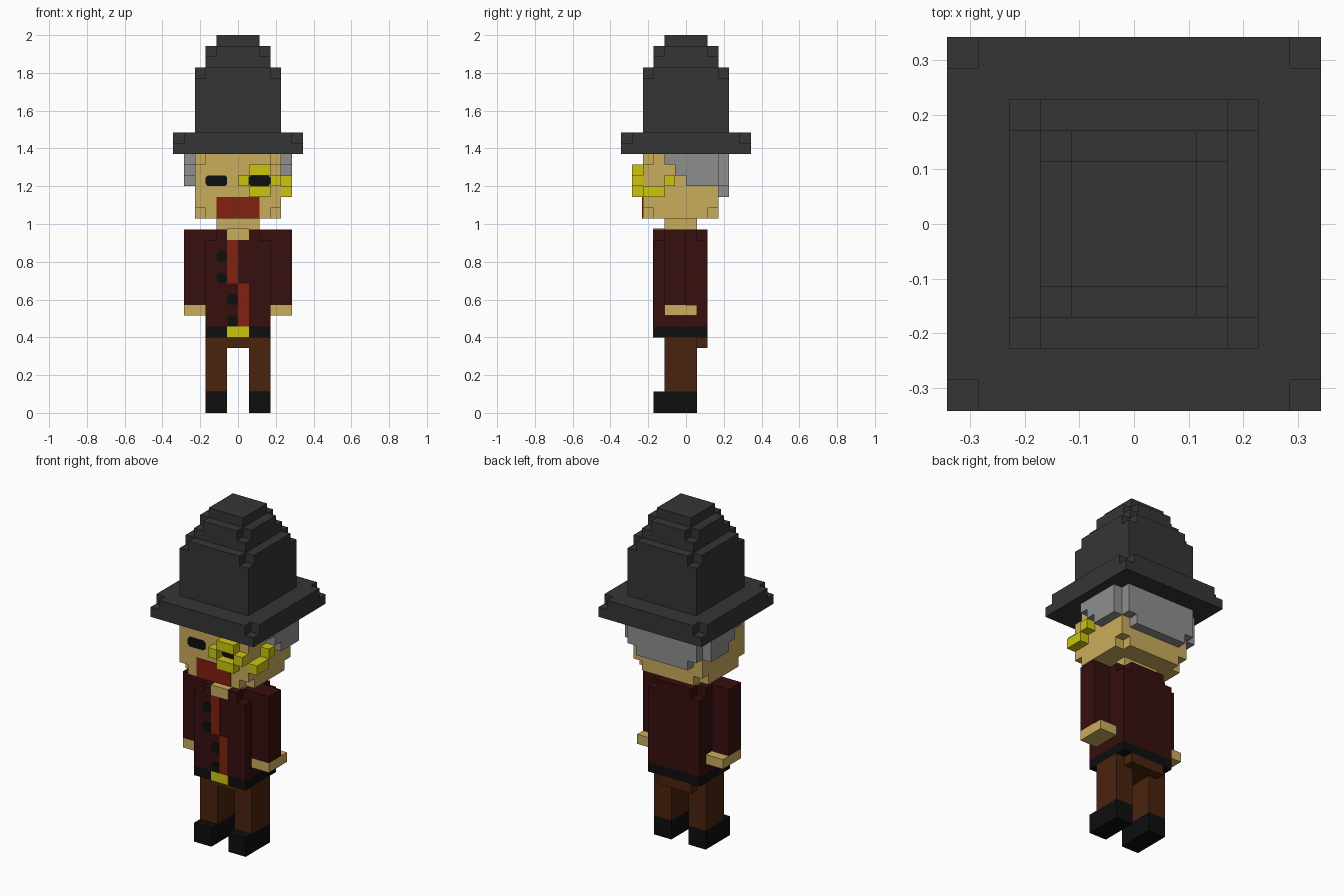
import bpy, bmesh

if "Cube" in bpy.data.objects:
    bpy.data.objects.remove(bpy.data.objects["Cube"])

U = 2 / 35          # one block unit; every part snaps to this grid
PLATE = 0.004       # thickness of painted details


def material(name, rgb):
    m = bpy.data.materials.new(name)
    lin = [(c / 255 / 12.92) if c < 10 else ((c / 255 + 0.055) / 1.055) ** 2.4 for c in rgb]
    m.diffuse_color = (*lin, 1)
    m.use_nodes = True
    m.node_tree.nodes["Principled BSDF"].inputs["Base Color"].default_value = m.diffuse_color
    return m


HAT = material("charcoal felt", (53, 53, 53))
SKIN = material("tan skin", (202, 172, 92))
HAIR = material("grey hair", (143, 143, 143))
COAT = material("dark maroon", (55, 14, 14))
RED = material("brick red", (130, 33, 16))
BROWN = material("brown cloth", (74, 35, 14))
BLACK = material("black", (14, 14, 14))
GOLD = material("yellow gold", (203, 198, 16))


def finish(name, bm, mat):
    bmesh.ops.recalc_face_normals(bm, faces=bm.faces)
    me = bpy.data.meshes.new(name)
    bm.to_mesh(me)
    bm.free()
    me.materials.append(mat)
    ob = bpy.data.objects.new(name, me)
    bpy.context.collection.objects.link(ob)
    return ob


def add_prism(bm, outline, start, depth):
    """Extrude a closed outline of 3D points (world units) along an axis offset."""
    f = bm.faces.new([bm.verts.new([p + s for p, s in zip(pt, start)]) for pt in outline])
    r = bmesh.ops.extrude_face_region(bm, geom=[f])
    vs = [v for v in r["geom"] if isinstance(v, bmesh.types.BMVert)]
    bmesh.ops.translate(bm, verts=vs, vec=depth)


def add_box(bm, x, y, z):
    outline = [(a * U, b * U, z[0] * U) for a, b in
               ((x[0], y[0]), (x[1], y[0]), (x[1], y[1]), (x[0], y[1]))]
    add_prism(bm, outline, (0, 0, 0), (0, 0, (z[1] - z[0]) * U))


def boxes(name, mat, *items):
    bm = bmesh.new()
    for b in items:
        add_box(bm, *b)
    return finish(name, bm, mat)


def notched_block(name, mat, x, y, z, top=True, bottom=False):
    """Block whose eight-corner cubes are missing on the top and/or bottom layer."""
    bm = bmesh.new()
    (x0, x1), (y0, y1), (z0, z1) = x, y, z
    cross = [(x0 + 1, y0), (x1 - 1, y0), (x1 - 1, y0 + 1), (x1, y0 + 1), (x1, y1 - 1), (x1 - 1, y1 - 1),
             (x1 - 1, y1), (x0 + 1, y1), (x0 + 1, y1 - 1), (x0, y1 - 1), (x0, y0 + 1), (x0 + 1, y0 + 1)]
    layers = ([z1 - 1] if top else []) + ([z0] if bottom else [])
    for k in layers:
        add_prism(bm, [(a * U, b * U, k * U) for a, b in cross], (0, 0, 0), (0, 0, U))
    add_box(bm, x, y, (z0 + bottom, z1 - top))
    return finish(name, bm, mat)


def front_plate(name, mat, x, z, y, cut=0.0):
    """Thin painted plate on a front face, optionally with clipped corners."""
    (x0, x1), (z0, z1) = x, z
    c = cut
    pts = [(x0 + c, z0), (x1 - c, z0), (x1, z0 + c), (x1, z1 - c),
           (x1 - c, z1), (x0 + c, z1), (x0, z1 - c), (x0, z0 + c)]
    if not c:
        pts = pts[::2]
        pts = [(x0, z0), (x1, z0), (x1, z1), (x0, z1)]
    bm = bmesh.new()
    add_prism(bm, [(a * U, y * U, b * U) for a, b in pts], (0, 0, 0), (0, -PLATE, 0))
    return finish(name, bm, mat)


# Legs, boots and arms, mirrored left and right
for side, s in (("left", 1), ("right", -1)):
    leg_x = sorted((s * 1, s * 3))
    arm_x = sorted((s * 3, s * 5))
    boxes(side + "_boot", BLACK, (leg_x, (-3, 1), (0, 2)))
    boxes(side + "_leg", BROWN, (leg_x, (-2, 1), (2, 6)))
    boxes(side + "_sleeve", COAT, (arm_x, (-2, 0), (10, 17)))
    boxes(side + "_hand", SKIN, (arm_x, (-2, 1), (9, 10)))

# Hips and belt
boxes("hips", BROWN, ((-3, 3), (-2, 1), (6, 7)), ((-2, 2), (1, 2), (6, 7)))
boxes("belt", BLACK, ((-3, 3), (-3, 2), (7, 8)))
front_plate("belt_buckle", GOLD, (-1, 1), (7, 8), -3)

# Coat with open collar, shirt strip and buttons
notched_block("coat", COAT, (-3, 3), (-3, 2), (8, 17))
e = PLATE / U
boxes("collar_skin", SKIN, ((-1, 1), (-3 - e, -2), (16, 17 + e)))
front_plate("shirt_upper", RED, (-1, 0), (12, 16), -3)
front_plate("shirt_lower", RED, (0, 1), (8, 12), -3)
for i, (bx, bz) in enumerate(((-2, 14), (-2, 12), (-1, 10), (-1, 8))):
    front_plate(f"button_{i + 1}", BLACK, (bx, bx + 1), (bz, bz + 1), -3, 0.25)

# Neck and head with clipped corners
boxes("neck", SKIN, ((-2, 2), (-2, 1), (17, 18)))
notched_block("head", SKIN, (-4, 4), (-4, 3), (18, 24), top=True, bottom=True)
front_plate("mouth", RED, (-2, 2), (18, 20), -4)
for side, x in (("right", (-3, -1)), ("left", (1, 3))):
    front_plate(side + "_eye", BLACK, x, (21, 22), -4, 0.2)

# Hair: stepped side panels and a back panel
for side, s in (("left", 1), ("right", -1)):
    hx = sorted((s * 4, s * 5))
    boxes(side + "_hair", HAIR, (hx, (-2, -1), (23, 24)), (hx, (-1, 0), (22, 24)), (hx, (0, 3), (21, 24)))
boxes("back_hair", HAIR, ((-4, 4), (3, 4), (21, 24)), ((-3, 3), (3, 4), (20, 21)))

# Eyepiece ring and its strap
boxes("eyepiece_ring", GOLD,
      ((1, 3), (-5, -4), (22, 23)), ((1, 3), (-5, -4), (20, 21)),
      ((0, 1), (-5, -4), (21, 22)), ((3, 4), (-5, -4), (21, 22)))
boxes("eyepiece_strap", GOLD, ((4, 5), (-4, -2), (20, 21)), ((4, 5), (-2, -1), (21, 22)))

# Hat: brim and stepped crown
notched_block("hat_brim", HAT, (-6, 6), (-6, 6), (24, 26))
notched_block("hat_crown", HAT, (-4, 4), (-4, 4), (26, 32))
notched_block("hat_upper_crown", HAT, (-3, 3), (-3, 3), (32, 34))
boxes("hat_top", HAT, ((-2, 2), (-2, 2), (34, 35)))
